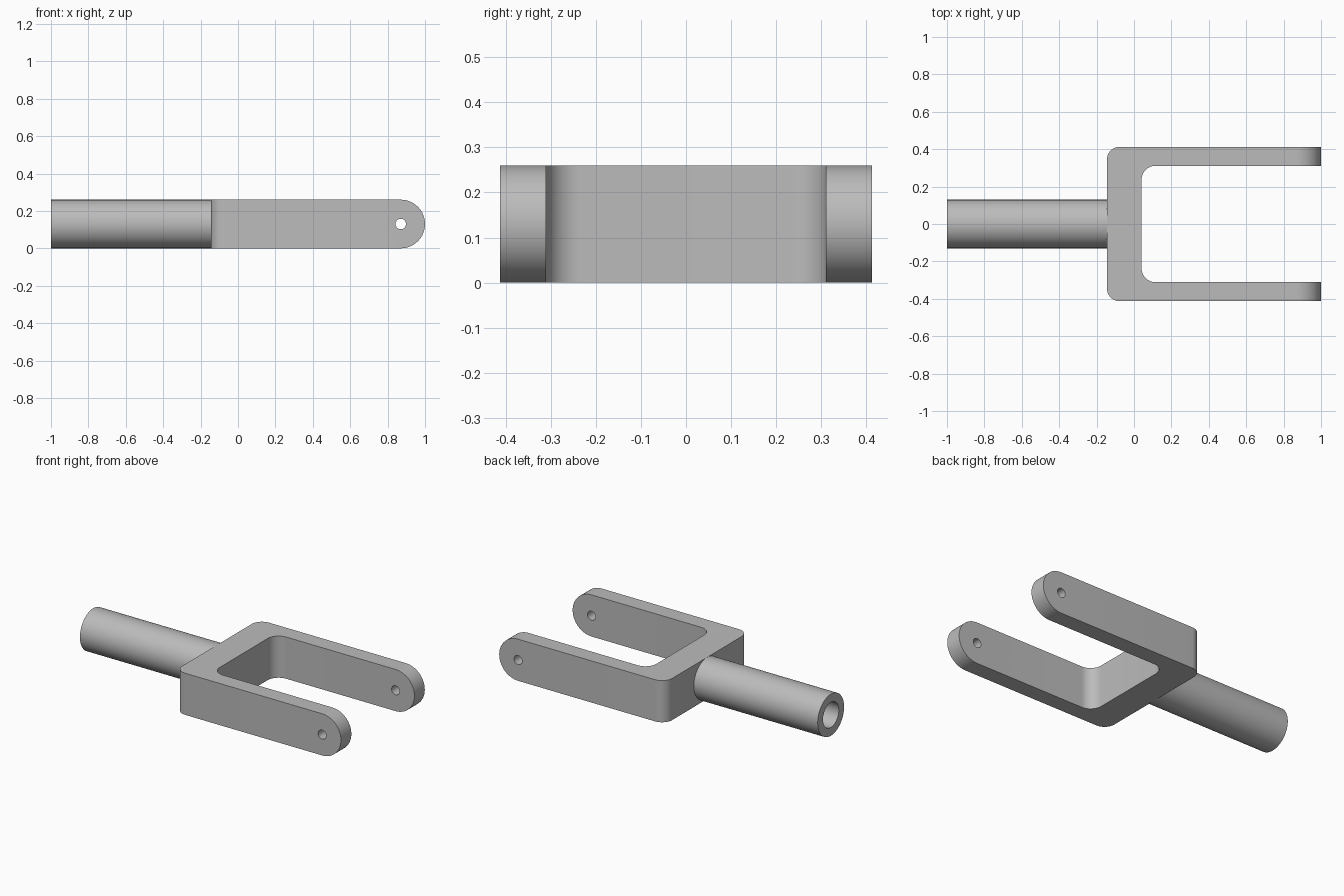
import bpy, bmesh, math
from mathutils import Matrix, Vector

cube = bpy.data.objects.get("Cube")
if cube:
    bpy.data.objects.remove(cube, do_unlink=True)

R = 0.13             # half the height, also the arm tip and tube radius
BACK, PIN = -0.145, 0.87
HALF, ARM_IN = 0.413, 0.311

steel = bpy.data.materials.new("grey steel")
steel.use_nodes = True
steel.diffuse_color = (0.5, 0.5, 0.5, 1)
steel.node_tree.nodes["Principled BSDF"].inputs["Base Color"].default_value = (0.5, 0.5, 0.5, 1)


def finish(bm, name):
    bmesh.ops.recalc_face_normals(bm, faces=bm.faces)
    mesh = bpy.data.meshes.new(name)
    bm.to_mesh(mesh)
    bm.free()
    mesh.materials.append(steel)
    obj = bpy.data.objects.new(name, mesh)
    bpy.context.collection.objects.link(obj)
    return obj


def extrude_profile(bm, points, vector):
    face = bm.faces.new([bm.verts.new(p) for p in points])
    new = bmesh.ops.extrude_face_region(bm, geom=[face])["geom"]
    bmesh.ops.translate(bm, vec=vector, verts=[v for v in new if isinstance(v, bmesh.types.BMVert)])


def round_uprights(bm, x, radius):
    # Round the vertical edges standing at the given x
    edges = [e for e in bm.edges if all(abs(v.co.x - x) < 1e-4 for v in e.verts)
             and abs(e.verts[0].co.y - e.verts[1].co.y) < 1e-4]
    bmesh.ops.bevel(bm, geom=edges, offset=radius, segments=12, profile=0.5, affect='EDGES')


def smooth(obj):
    bpy.ops.object.select_all(action='DESELECT')
    obj.select_set(True)
    bpy.context.view_layer.objects.active = obj
    bpy.ops.object.shade_smooth_by_angle(angle=math.radians(30))


def cut(obj, cutter):
    cutter.hide_render = True
    mod = obj.modifiers.new("cut", 'BOOLEAN')
    mod.operation, mod.solver, mod.object = 'DIFFERENCE', 'EXACT', cutter
    bpy.context.view_layer.objects.active = obj
    bpy.ops.object.modifier_apply(modifier=mod.name)
    bpy.data.objects.remove(cutter, do_unlink=True)


# Fork block: a bar outline with round tip, extruded across the width
bm = bmesh.new()
tip = [(PIN + R * math.cos(a), -HALF, R + R * math.sin(a))
       for a in (math.pi * (i / 32 - 0.5) for i in range(33))]
extrude_profile(bm, tip + [(BACK, -HALF, 2 * R), (BACK, -HALF, 0)], Vector((0, 2 * HALF, 0)))
round_uprights(bm, BACK, 0.07)
fork = finish(bm, "fork")

# Open slot between the arms
bm = bmesh.new()
slot = [(0.04, -ARM_IN, -0.1), (1.2, -ARM_IN, -0.1), (1.2, ARM_IN, -0.1), (0.04, ARM_IN, -0.1)]
extrude_profile(bm, slot, Vector((0, 0, 0.5)))
round_uprights(bm, 0.04, 0.075)
cut(fork, finish(bm, "slot_cutter"))

# Pin hole through both arms
bm = bmesh.new()
bmesh.ops.create_cone(bm, cap_ends=True, segments=32, radius1=0.028, radius2=0.028, depth=1.2,
                      matrix=Matrix.Translation((PIN, 0, R)) @ Matrix.Rotation(math.pi / 2, 4, 'X'))
cut(fork, finish(bm, "pin_cutter"))
smooth(fork)

# Tubular shank with a blind bore, turned about the long axis
bm = bmesh.new()
profile = [(BACK, 0), (BACK, 0.078), (-1, 0.078), (-1, R), (BACK, R)]
verts = [bm.verts.new((x, 0, R + r)) for x, r in profile]
edges = [bm.edges.new(pair) for pair in zip(verts, verts[1:])]
bmesh.ops.spin(bm, geom=verts + edges, cent=(0, 0, R), axis=(1, 0, 0),
               angle=2 * math.pi, steps=64, use_duplicate=False)
bmesh.ops.remove_doubles(bm, verts=bm.verts, dist=1e-4)
shank = finish(bm, "shank")

# The shank is open where it meets the fork, so face the outer wall outward
bm = bmesh.new()
bm.from_mesh(shank.data)
outer = max(bm.faces, key=lambda f: (f.calc_center_median() - Vector((0, 0, R))).yz.length)
if outer.normal.dot(outer.calc_center_median() * Vector((0, 1, 1)) - Vector((0, 0, R))) < 0:
    bmesh.ops.reverse_faces(bm, faces=bm.faces)
bm.to_mesh(shank.data)
bm.free()
smooth(shank)
